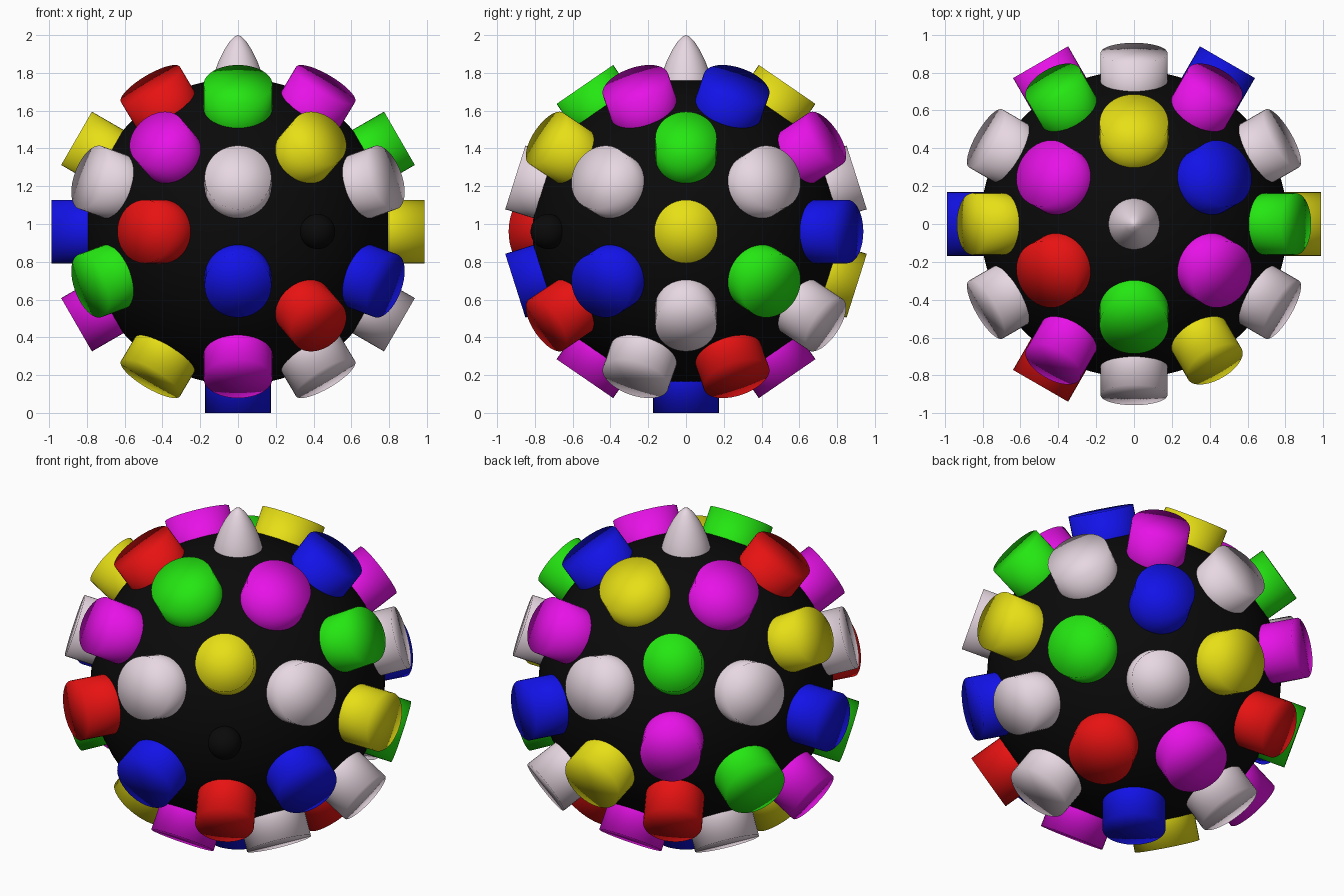
import bpy, bmesh
from math import radians, cos, sin
from mathutils import Vector, Matrix

cube = bpy.data.objects.get("Cube")
if cube:
    bpy.data.objects.remove(cube, do_unlink=True)

CENTRE = Vector((0, 0, 0.96))
BODY_RADIUS = 0.812
ROOT = 0.6  # depth at which the studs start, inside the body


def material(name, rgb):
    mat = bpy.data.materials.new(name)
    mat.use_nodes = True
    mat.diffuse_color = (*rgb, 1)
    mat.node_tree.nodes["Principled BSDF"].inputs["Base Color"].default_value = (*rgb, 1)
    return mat


MATS = {
    "black": material("black", (0.003, 0.003, 0.003)),
    "white": material("pale white", (0.8, 0.68, 0.75)),
    "red": material("red", (0.8, 0.006, 0.006)),
    "green": material("green", (0.018, 0.8, 0.006)),
    "blue": material("blue", (0.006, 0.006, 0.8)),
    "yellow": material("yellow", (0.8, 0.74, 0.008)),
    "magenta": material("magenta", (0.8, 0.006, 0.8)),
}


def finish(name, bm, colour):
    for face in bm.faces:
        face.smooth = True
    mesh = bpy.data.meshes.new(name)
    bm.to_mesh(mesh)
    bm.free()
    mesh.materials.append(MATS[colour])
    obj = bpy.data.objects.new(name, mesh)
    bpy.context.collection.objects.link(obj)
    return obj


def ball(name, centre, radius, colour, segments):
    bm = bmesh.new()
    bmesh.ops.create_uvsphere(bm, u_segments=segments, v_segments=segments // 2,
                              radius=radius, matrix=Matrix.Translation(centre))
    return finish(name, bm, colour)


def direction(azimuth, elevation):
    a, e = radians(azimuth), radians(elevation)
    return Vector((cos(e) * cos(a), cos(e) * sin(a), sin(e)))


def stud(name, axis, reach, radius, colour):
    """Round stud along an axis, with softly shaded flat end."""
    bm = bmesh.new()
    turn = axis.to_track_quat("Z", "Y").to_matrix().to_4x4()
    place = Matrix.Translation(CENTRE + axis * (reach + ROOT) / 2) @ turn
    bmesh.ops.create_cone(bm, cap_ends=True, cap_tris=True, segments=40,
                          radius1=radius, radius2=radius,
                          depth=reach - ROOT, matrix=place)
    return finish(name, bm, colour)


# Round core
ball("body", CENTRE, BODY_RADIUS, "black", 64)

# Rings of studs: name, elevation, first azimuth, reach, radius, colours
RINGS = [
    ("crown", 55.5, 30, 0.945, 0.182, "blue yellow magenta red green magenta"),
    ("upper", 30, 0, 0.987, 0.163, "green magenta green yellow magenta yellow"),
    ("shoulder", 17.6, 30, 0.948, 0.177, "white white white white white white"),
    ("equator", 0, 0, 0.987, 0.168, "yellow blue magenta blue red none"),
    ("hip", -17.6, 30, 0.948, 0.177, "green yellow green green blue blue"),
    ("lower", -30, 0, 0.987, 0.163, "white white red magenta none red"),
    ("base", -55.5, 30, 0.945, 0.182, "red magenta white yellow magenta white"),
]
for ring, elevation, start, reach, radius, colours in RINGS:
    for i, colour in enumerate(colours.split()):
        if colour != "none":
            stud(f"{ring}_stud_{i + 1}", direction(start + 60 * i, elevation),
                 reach, radius, colour)

stud("bottom_stud", Vector((0, 0, -1)), 0.96, 0.174, "blue")

# Small dark knob in the gap of the equator ring
ball("knob", CENTRE + direction(-60, 0) * 0.843, 0.093, "black", 32)

# Pointed tip on top, spun from a profile
bm = bmesh.new()
profile = [(0, 2.0), (0.018, 1.993), (0.045, 1.965), (0.075, 1.918),
           (0.1, 1.868), (0.12, 1.815), (0.134, 1.765), (0.142, 1.7)]
verts = [bm.verts.new((r, 0, z)) for r, z in profile]
edges = [bm.edges.new(pair) for pair in zip(verts, verts[1:])]
bmesh.ops.spin(bm, geom=verts + edges, cent=(0, 0, 0), axis=(0, 0, 1),
               angle=radians(360), steps=40)
bmesh.ops.remove_doubles(bm, verts=bm.verts[:], dist=0.0005)
bmesh.ops.recalc_face_normals(bm, faces=bm.faces[:])
if sum(f.normal.z for f in bm.faces) < 0:
    bmesh.ops.reverse_faces(bm, faces=bm.faces[:])
finish("top_tip", bm, "white")
